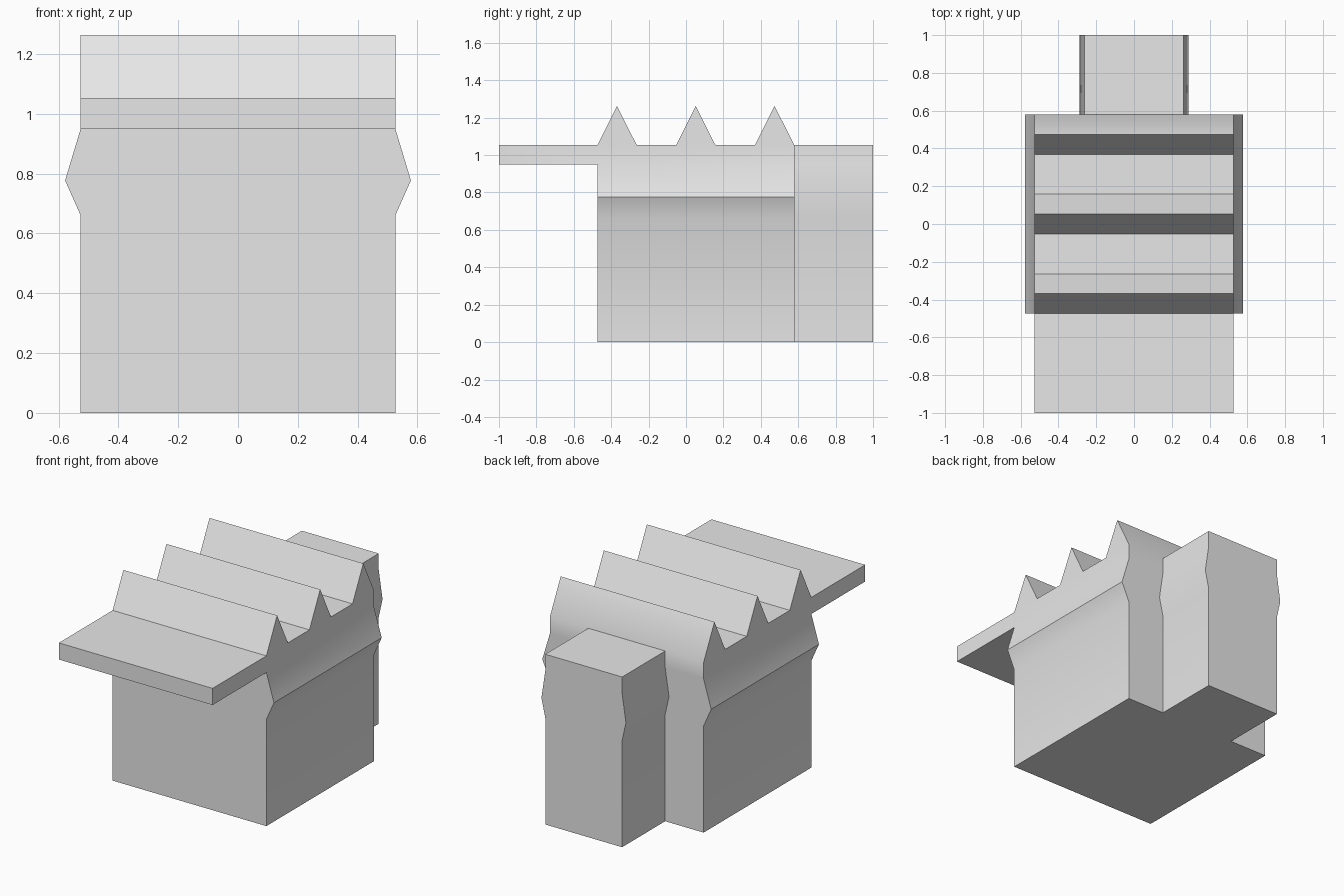
import bpy
import bmesh
import math

cube = bpy.data.objects.get("Cube")
if cube:
    bpy.data.objects.remove(cube, do_unlink=True)

# Main dimensions
HALF_W, BULGE_W = 0.526, 0.578
FRONT, BACK, END = -0.474, 0.579, 1.0
ROOF, PEAK = 1.053, 1.263
BULGE_LOW, BULGE_MID, BULGE_TOP = 0.66, 0.777, 0.95
TOOTH, PITCH = 0.2105, 0.421

grey = bpy.data.materials.new("plain_grey")
grey.use_nodes = True
grey.diffuse_color = (0.8, 0.8, 0.8, 1)
grey.node_tree.nodes["Principled BSDF"].inputs["Base Color"].default_value = (0.8, 0.8, 0.8, 1)


def bulged_prism(name, profile, half_width, bulge_width, open_y=None):
    """Extrude a side profile (y, z) across x and push a ridge out of both sides."""
    bm = bmesh.new()
    face = bm.faces.new([bm.verts.new((-half_width, y, z)) for y, z in profile])
    grown = bmesh.ops.extrude_face_region(bm, geom=[face])
    moved = [v for v in grown["geom"] if isinstance(v, bmesh.types.BMVert)]
    bmesh.ops.translate(bm, verts=moved, vec=(2 * half_width, 0, 0))
    # Cut horizontal loops for the ridge
    for z in (BULGE_LOW, BULGE_MID, BULGE_TOP):
        bmesh.ops.bisect_plane(bm, geom=bm.verts[:] + bm.edges[:] + bm.faces[:],
                               dist=1e-4, plane_co=(0, 0, z), plane_no=(0, 0, 1))
    for v in bm.verts:
        if abs(v.co.z - BULGE_MID) < 1e-3:
            v.co.x = math.copysign(bulge_width, v.co.x)
    # Leave the joining side open
    if open_y is not None:
        hidden = [f for f in bm.faces if all(abs(v.co.y - open_y) < 1e-4 for v in f.verts)]
        bmesh.ops.delete(bm, geom=hidden, context="FACES")
    bmesh.ops.recalc_face_normals(bm, faces=bm.faces[:])
    mesh = bpy.data.meshes.new(name)
    bm.to_mesh(mesh)
    bm.free()
    mesh.materials.append(grey)
    obj = bpy.data.objects.new(name, mesh)
    bpy.context.collection.objects.link(obj)
    bpy.ops.object.select_all(action="DESELECT")
    obj.select_set(True)
    bpy.context.view_layer.objects.active = obj
    bpy.ops.object.shade_smooth_by_angle(angle=math.radians(30))
    return obj


# Hall with front canopy and sawtooth roof
side = [(BACK, 0), (FRONT, 0), (FRONT, BULGE_TOP), (-1, BULGE_TOP), (-1, ROOF)]
for i in range(3):
    y = FRONT + i * PITCH
    side += [(y, ROOF), (y + TOOTH / 2, PEAK), (y + TOOTH, ROOF)]
side[-1] = (BACK, ROOF)
bulged_prism("hall_with_sawtooth_roof", side, HALF_W, BULGE_W)

# Narrow block on the back
block = [(BACK, 0), (END, 0), (END, ROOF), (BACK, ROOF)]
bulged_prism("rear_block", block, HALF_W / 2, BULGE_W / 2, open_y=BACK)
